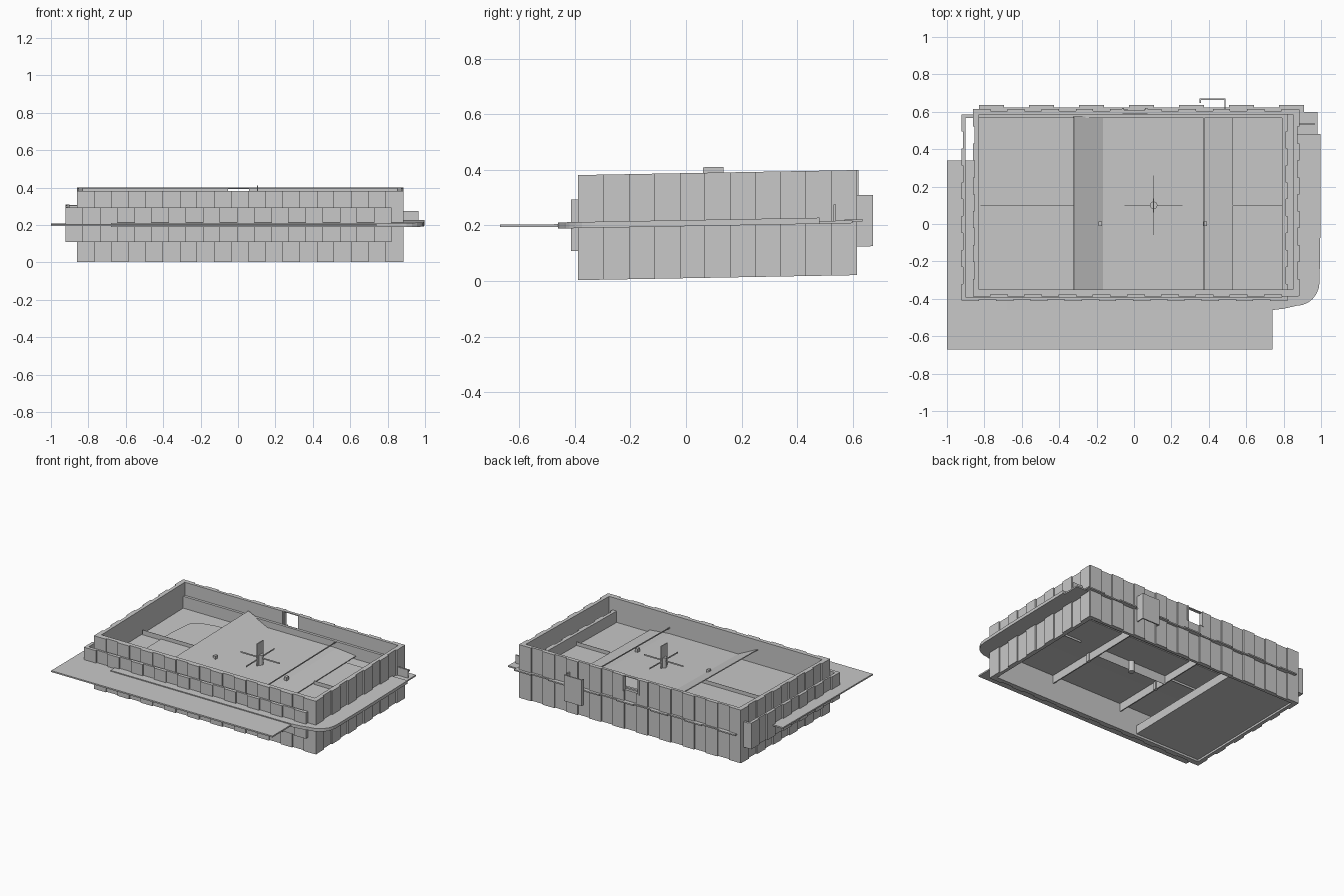
import bpy, bmesh, math

old = bpy.data.objects.get("Cube")
if old:
    bpy.data.objects.remove(old, do_unlink=True)

grey = bpy.data.materials.new("plain_grey")
grey.use_nodes = True
tone = (0.58, 0.58, 0.58, 1)
grey.diffuse_color = tone
grey.node_tree.nodes["Principled BSDF"].inputs["Base Color"].default_value = tone
TILT = 0.018  # everything leans up slightly towards the back


def finish(name, bm, tilt=TILT):
    for v in bm.verts:
        v.co.z += tilt * v.co.y
    bmesh.ops.recalc_face_normals(bm, faces=bm.faces[:])
    mesh = bpy.data.meshes.new(name)
    bm.to_mesh(mesh)
    bm.free()
    mesh.materials.append(grey)
    ob = bpy.data.objects.new(name, mesh)
    bpy.context.collection.objects.link(ob)
    return ob


def add_box(bm, x0, x1, y0, y1, z0, z1):
    verts = bmesh.ops.create_cube(bm, size=1)["verts"]
    for v in verts:
        v.co.x = x1 if v.co.x > 0 else x0
        v.co.y = y1 if v.co.y > 0 else y0
        v.co.z = z1 if v.co.z > 0 else z0


def box(name, *dims, tilt=TILT):
    bm = bmesh.new()
    add_box(bm, *dims)
    return finish(name, bm, tilt)


def prism(name, points, z0, z1):
    bm = bmesh.new()
    face = bm.faces.new([bm.verts.new((x, y, z0)) for x, y in points])
    for v in bmesh.ops.extrude_face_region(bm, geom=[face])["geom"]:
        if isinstance(v, bmesh.types.BMVert):
            v.co.z = z1
    return finish(name, bm)


def sheet(name, profile, y0, y1, thick=0.006):
    """Folded panel: an x-z profile drawn out along y."""
    bm = bmesh.new()
    rows = [[bm.verts.new((x, y, z)) for x, z in profile] for y in (y0, y1)]
    for i in range(len(profile) - 1):
        bm.faces.new((rows[0][i], rows[0][i + 1], rows[1][i + 1], rows[1][i]))
    ob = finish(name, bm)
    ob.modifiers.new("thickness", "SOLIDIFY").thickness = thick
    return ob


def panel_wall(name, axis, start, end, inner, outer, z0, z1, count, step=0.01, gap=None):
    """Row of upright panels with a smooth inside and alternating outside depth."""
    bm = bmesh.new()
    sign = 1 if outer > inner else -1
    width = (end - start) / count
    for i in range(count):
        a, b = start + i * width, start + (i + 1) * width
        lo, hi = sorted((inner, outer - sign * step * (i % 2)))
        pieces = [(a, b, z1)]
        if gap:
            g0, g1, gz = gap
            cuts = [a] + [g for g in (g0, g1) if a < g < b] + [b]
            pieces = [(p, q, gz if g0 < (p + q) / 2 < g1 else z1)
                      for p, q in zip(cuts, cuts[1:])]
        for p, q, top in pieces:
            if axis == "x":
                add_box(bm, p, q, lo, hi, z0, top)
            else:
                add_box(bm, lo, hi, p, q, z0, top)
    return finish(name, bm)


# Main walls, with an opening in the back
Z0, Z1 = 0.01, 0.388
panel_wall("front_wall", "x", -0.86, 0.88, -0.35, -0.388, Z0, Z1, 19)
panel_wall("back_wall", "x", -0.86, 0.88, 0.585, 0.615, Z0, Z1, 19,
           gap=(-0.06, 0.07, 0.285))
panel_wall("right_wall", "y", -0.385, 0.612, -0.828, -0.862, Z0, Z1, 11)
panel_wall("left_wall", "y", -0.385, 0.612, 0.85, 0.884, Z0, Z1, 11)
box("opening_lintel", -0.06, 0.07, 0.59, 0.61, 0.382, 0.388)
for side, x in (("right", -0.065), ("left", 0.06)):
    box(side + "_opening_jamb", x, x + 0.012, 0.59, 0.62, 0.28, 0.388)

# Shorter ring of panels at mid height, set off to the front right
B0, B1 = 0.115, 0.3
panel_wall("front_belt", "x", -0.92, 0.82, -0.39, -0.413, B0, B1, 19)
panel_wall("right_belt", "y", -0.41, 0.585, -0.9, -0.923, B0, B1, 11)
panel_wall("left_belt", "y", -0.41, 0.585, 0.79, 0.822, B0, B1, 11)
box("back_belt", -0.92, 0.82, 0.567, 0.585, B0, B1 - 0.005)

# Wide flat plate and the rounded plate across it
box("wide_plate", -1, 0.74, -0.67, 0.34, 0.196, 0.206, tilt=0.004)


def corner(cx, cy, rx, ry, start):
    angles = [math.radians(start + t * 15) for t in range(7)]
    return [(cx + rx * math.cos(a), cy + ry * math.sin(a)) for a in angles]


outline = [(-0.68, -0.46), (0.74, -0.46), (0.8, -0.453)]
outline += corner(0.87, -0.31, 0.122, 0.127, 270)
outline += [(0.997, 0.0), (0.997, 0.48), (-0.3, 0.475), (-0.5, 0.455)]
outline += corner(-0.57, 0.35, 0.09, 0.09, 90) + [(-0.675, 0.2)]
prism("rounded_plate", outline, 0.197, 0.219)
box("corner_plate", 0.53, 0.98, 0.3, 0.6, 0.197, 0.207)
panel_wall("back_rail", "x", -0.83, 0.91, 0.57, 0.635, 0.202, 0.211, 13, 0.012)
box("corner_bracket", 0.88, 0.965, 0.53, 0.54, 0.2, 0.265)

# Interior floors and folded centre panel
box("side_floor", -0.83, 0.85, -0.36, 0.585, 0.2, 0.211)
sheet("centre_panel", [(-0.32, 0.325), (-0.165, 0.25), (0.38, 0.25), (0.53, 0.235)],
      -0.352, 0.575)

# Closed base under the right end, with its upright inner edge
sheet("right_base", [(-0.83, 0.03), (-0.32, 0.03), (-0.32, 0.085)], -0.352, 0.577)

# Upright ribs crossing under the panel
for side, x in (("right", -0.18), ("left", 0.38)):
    box(side + "_rib", x - 0.004, x + 0.004, -0.352, 0.577, 0.14, 0.245)
    box(side + "_rib_post", x - 0.01, x + 0.01, -0.01, 0.014, 0.14, 0.275)
box("cross_rib", -0.18, 0.38, 0.099, 0.101, 0.13, 0.245)
box("right_cross_rib", -0.82, -0.18, 0.099, 0.101, 0.18, 0.245)
box("left_cross_rib", 0.53, 0.8, 0.099, 0.101, 0.18, 0.245)
box("long_rod", 0.372, 0.376, -0.35, 0.57, 0.288, 0.296)

# Centre post with thin crossing arms
bm = bmesh.new()
bmesh.ops.create_cone(bm, cap_ends=True, segments=16, radius1=0.02, radius2=0.02, depth=0.2)
bmesh.ops.translate(bm, verts=bm.verts[:], vec=(0.105, 0.1, 0.22))
finish("centre_hub", bm)
box("centre_blade", 0.102, 0.108, 0.062, 0.135, 0.25, 0.408)
box("long_arm", -0.05, 0.26, 0.099, 0.101, 0.29, 0.3)
box("cross_arm", 0.104, 0.106, -0.06, 0.26, 0.29, 0.3)

# Open bracket on the back wall
box("bracket_face", 0.35, 0.49, 0.663, 0.672, 0.113, 0.298)
box("bracket_left_side", 0.483, 0.49, 0.612, 0.668, 0.113, 0.298)
box("bracket_right_lip", 0.35, 0.357, 0.648, 0.668, 0.113, 0.298)
